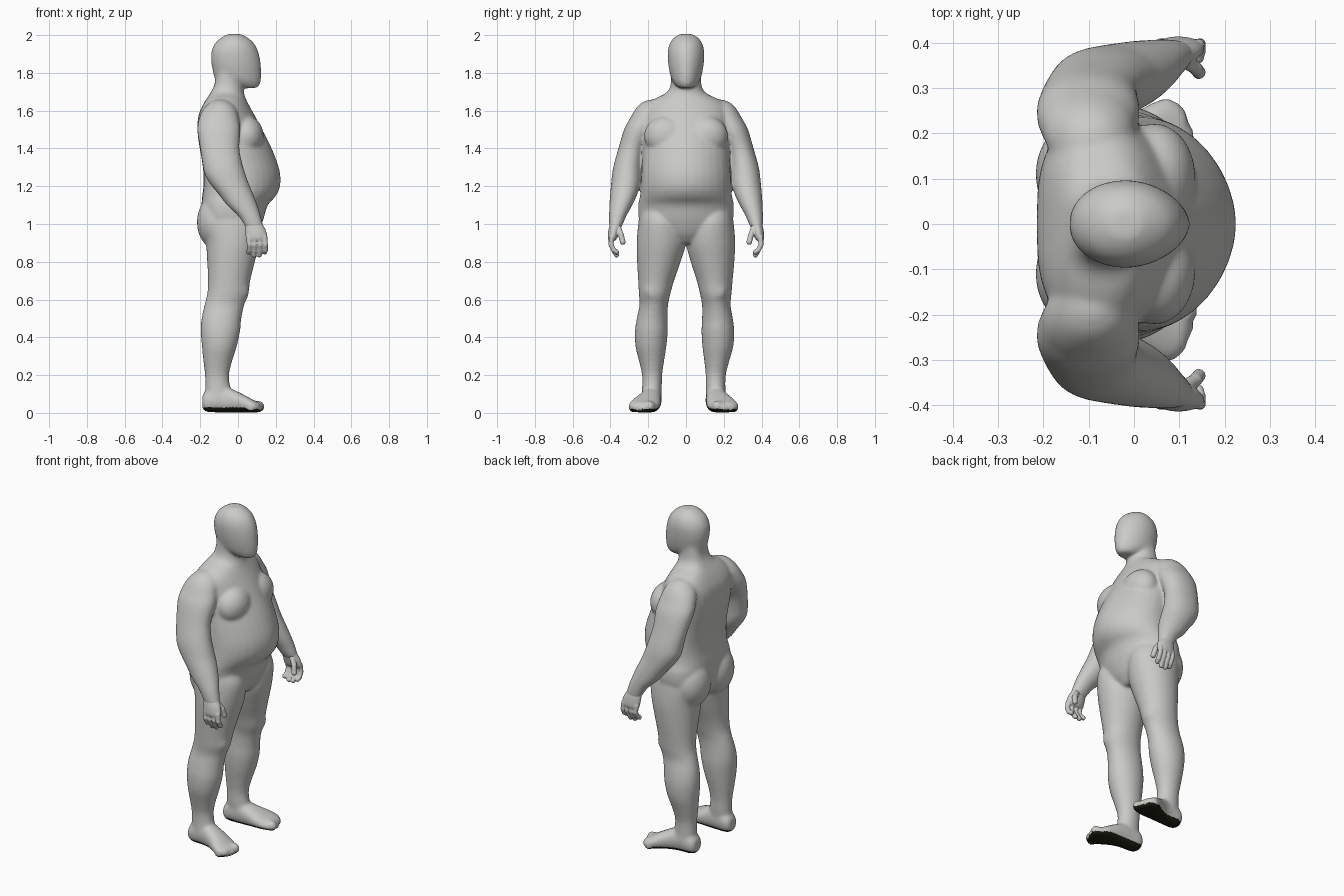
import bpy, bmesh, math
from mathutils import Vector, Matrix

skin = bpy.data.materials.new("matte grey")
skin.diffuse_color = (0.59, 0.59, 0.57, 1)
sole = bpy.data.materials.new("dark sole")
sole.diffuse_color = (0.012, 0.012, 0.006, 1)


def smooth_rows(rows, n=4):
    # Catmull-Rom interpolation of the section table
    out = []
    for i in range(len(rows) - 1):
        a, b, c, d = [Vector(rows[min(max(j, 0), len(rows) - 1)]) for j in (i - 1, i, i + 1, i + 2)]
        for k in range(n):
            t = k / n
            out.append(0.5 * (2 * b + (c - a) * t + (2 * a - 5 * b + 4 * c - d) * t * t
                              + (3 * b - a - 3 * c + d) * t ** 3))
    return out + [Vector(rows[-1])]


def loft(bm, rows, axis="z", back=2.0, front=2.0, side=1, shift=None, n=32):
    # rows: position, u min, u max, v min, v max; closed superellipse tube
    rings = []
    for p, u0, u1, v0, v1 in smooth_rows(rows):
        ring = []
        for k in range(n):
            a = 2 * math.pi * k / n
            c, s = math.cos(a), math.sin(a)
            e = 2 / (front if c > 0 else back)
            u = (u0 + u1) / 2 + (u1 - u0) / 2 * math.copysign(abs(c) ** e, c)
            v = (v0 + v1) / 2 + (v1 - v0) / 2 * math.copysign(abs(s) ** e, s)
            co = Vector((u, v * side, p)) if axis == "z" else Vector((p, u * side, v))
            if shift:
                co.y += shift(co.z)
            ring.append(bm.verts.new(co))
        rings.append(ring)
    for r, q in zip(rings, rings[1:]):
        for k in range(n):
            bm.faces.new((r[k], r[(k + 1) % n], q[(k + 1) % n], q[k]))
    bm.faces.new(rings[0])
    bm.faces.new(rings[-1])


def blob(bm, loc, size):
    m = Matrix.Translation(loc) @ Matrix.Diagonal((*size, 1))
    bmesh.ops.create_uvsphere(bm, u_segments=24, v_segments=16, radius=1, matrix=m)


def finger(bm, pts, r):
    # chain of overlapping capsules
    for a, b in zip(pts, pts[1:]):
        a, b = Vector(a), Vector(b)
        rot = (b - a).to_track_quat("Z", "Y").to_matrix().to_4x4()
        bmesh.ops.create_cone(bm, cap_ends=True, segments=16, radius1=r, radius2=r * 0.95,
                              depth=(b - a).length, matrix=Matrix.Translation((a + b) / 2) @ rot)
        blob(bm, a, (r, r, r))
        blob(bm, b, (r, r, r))


def finish(name, bm, voxel, iterations, swell=0.0):
    # fuse the overlapping parts into one smooth skin
    bmesh.ops.recalc_face_normals(bm, faces=bm.faces)
    me = bpy.data.meshes.new(name)
    bm.to_mesh(me)
    bm.free()
    ob = bpy.data.objects.new(name, me)
    bpy.context.collection.objects.link(ob)
    rm = ob.modifiers.new("fuse", "REMESH")
    rm.mode, rm.voxel_size, rm.use_smooth_shade = "VOXEL", voxel, True
    sm = ob.modifiers.new("relax", "SMOOTH")
    sm.factor, sm.iterations = 0.5, iterations
    if swell:
        dp = ob.modifiers.new("swell", "DISPLACE")
        dp.strength, dp.mid_level = swell, 0
    bpy.ops.object.select_all(action="DESELECT")
    ob.select_set(True)
    bpy.context.view_layer.objects.active = ob
    bpy.ops.object.convert(target="MESH")
    bpy.ops.object.shade_smooth()
    ob.data.materials.clear()
    ob.data.materials.append(skin)
    return ob


def centred(rows):
    return [(z, a, b, -h, h) for z, a, b, h in rows]


body = bmesh.new()

# torso and neck
loft(body, centred([
    (.90, -.13, .06, .09), (.95, -.165, .10, .19), (1.02, -.185, .13, .243), (1.10, -.19, .155, .25),
    (1.15, -.186, .198, .24), (1.20, -.18, .22, .235), (1.27, -.18, .22, .232), (1.35, -.19, .196, .228),
    (1.42, -.203, .166, .225), (1.50, -.212, .125, .225), (1.57, -.207, .088, .225), (1.62, -.188, .06, .212),
    (1.66, -.165, .04, .165), (1.69, -.145, .03, .105), (1.73, -.124, .026, .08), (1.80, -.11, .03, .075)]),
    back=3.0, front=1.85)

# head
loft(body, centred([
    (1.722, .02, .10, .035), (1.742, -.06, .115, .057), (1.77, -.118, .12, .075), (1.82, -.132, .12, .087),
    (1.87, -.14, .115, .093), (1.92, -.136, .102, .093), (1.96, -.115, .079, .081), (1.985, -.086, .048, .061),
    (2.003, -.054, .016, .032)]), back=2.1, front=1.85)

ARM = [(1.655, -.12, -.07, .15, .20), (1.635, -.155, -.035, .12, .24), (1.60, -.186, -.01, .12, .27),
       (1.56, -.203, 0, .14, .293), (1.50, -.213, .01, .17, .325), (1.40, -.198, .005, .22, .355),
       (1.32, -.185, .02, .235, .378), (1.27, -.176, .035, .238, .388), (1.22, -.15, .052, .242, .393),
       (1.16, -.102, .077, .26, .399), (1.10, -.055, .10, .287, .403), (1.05, -.002, .115, .315, .405),
       (1.01, .027, .126, .332, .405), (.975, .045, .135, .35, .403)]
LEG = [(1.13, -.13, .06, .07, .21), (1.06, -.165, .102, .045, .238), (1.0, -.182, .121, .02, .25),
       (.90, -.167, .11, .004, .258), (.80, -.16, .086, .028, .253), (.70, -.156, .062, .06, .244),
       (.63, -.16, .052, .077, .238), (.57, -.175, .03, .088, .233), (.50, -.19, .015, .088, .245),
       (.43, -.194, .008, .085, .253), (.35, -.188, -.01, .09, .247), (.27, -.18, -.035, .10, .225),
       (.20, -.172, -.05, .107, .208), (.13, -.171, -.043, .107, .206), (.07, -.17, -.03, .11, .21)]
FOOT = [(-.186, .122, .188, .022, .09), (-.16, .107, .205, .007, .12), (-.08, .107, .21, .005, .138),
        (-.02, .108, .23, .005, .118), (.04, .112, .265, .004, .088), (.08, .122, .275, .004, .066),
        (.112, .138, .252, .006, .053)]

for side in (1, -1):
    lean = (lambda z: 0) if side > 0 else (lambda z: -.028 * max(0, 1 - z / .9))
    # arm, leg and foot
    loft(body, ARM, side=side, back=2.1, front=2.1)
    loft(body, LEG, side=side, back=2.1, front=2.0, shift=lean)
    loft(body, FOOT, axis="x", side=side, back=2.2, front=2.2, shift=lean)
    # toes, big one first
    for x, y, r in ((.11, .165, .029), (.11, .2, .021), (.1, .222, .02), (.086, .243, .019), (.067, .259, .018)):
        blob(body, (x, y * side + lean(0), r + .005), (r, r * .9, r))
    # chest, buttock and kneecap, barely raised
    blob(body, (.045, .105 * side, 1.465), (.088, .115, .105))
    blob(body, (-.115, .11 * side, 1.01), (.1, .12, .14))
    blob(body, (.018, .165 * side + lean(.65), .65), (.038, .05, .06))

    # hand with curled fingers and thumb
    hand = bmesh.new()
    loft(hand, [(1.04, .02, .11, .335, .398), (1.0, .036, .13, .343, .404), (.965, .038, .148, .352, .411),
                (.93, .041, .156, .362, .414), (.912, .048, .15, .375, .41)], side=side)
    for i, tip in enumerate((.85, .836, .836, .852)):
        x = .056 + i * .0285
        finger(hand, [(x, .395 * side, .93), (x + .004, .397 * side, .89),
                      (x + .004, .383 * side, .862), (x, .368 * side, tip)], .0138)
    finger(hand, [(.11, .36 * side, .985), (.135, .345 * side, .945), (.143, .335 * side, .905)], .0155)
    finish("right_hand" if side < 0 else "left_hand", hand, .004, 4)

figure = finish("body", body, .008, 16, .003)

# dark underside of the feet
figure.data.materials.append(sole)
for f in figure.data.polygons:
    if f.center.z < .03 and f.normal.z < -.45:
        f.material_index = 1
